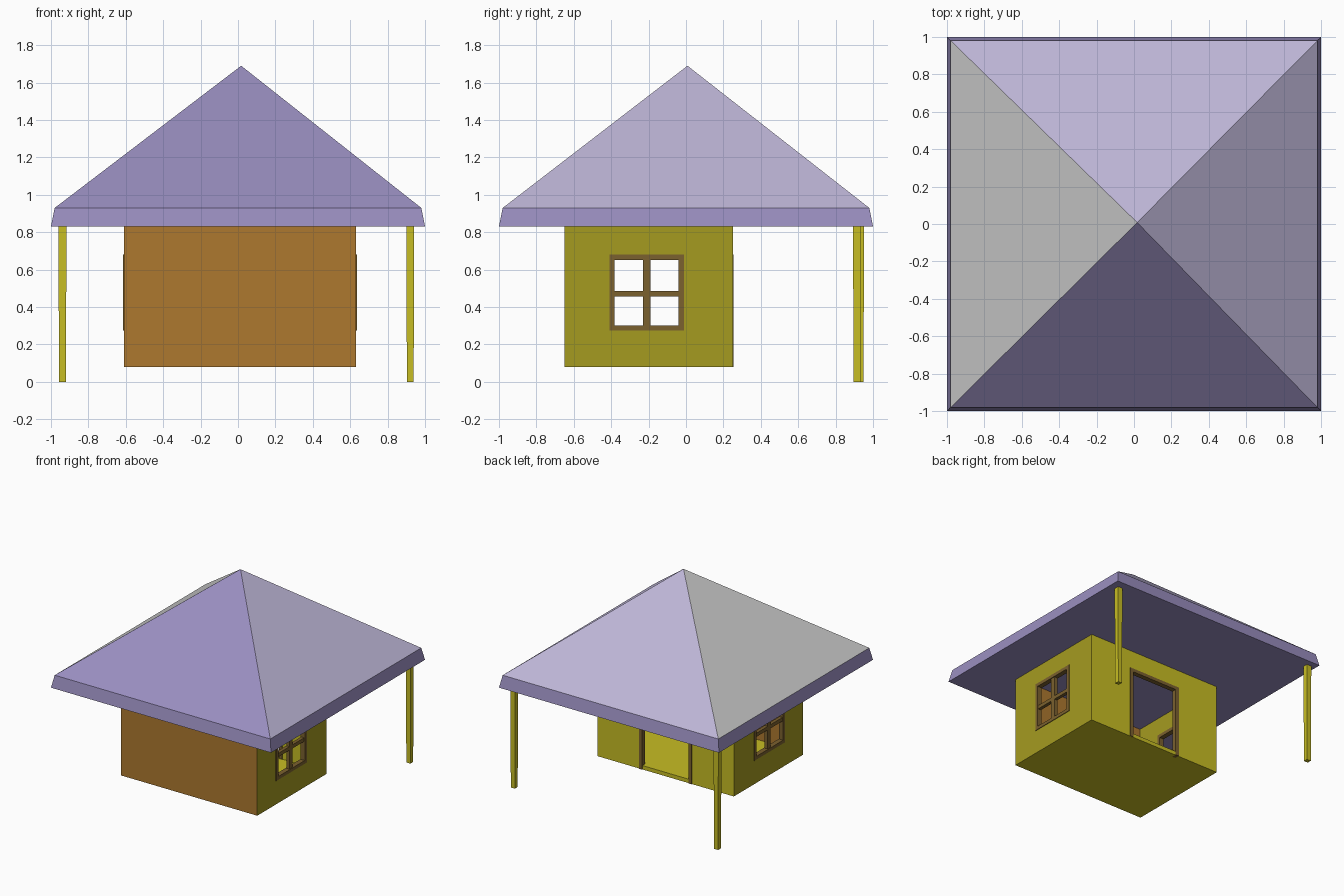
import bpy, bmesh

if "Cube" in bpy.data.objects:
    bpy.data.objects.remove(bpy.data.objects["Cube"])


def material(name, rgb):
    # display colour (0-255) converted to linear
    m = bpy.data.materials.new(name)
    m.diffuse_color = [(c / 255) ** 2.2 for c in rgb] + [1.0]
    m.use_nodes = True
    m.node_tree.nodes["Principled BSDF"].inputs["Base Color"].default_value = m.diffuse_color
    return m


YELLOW = material("yellow", (198, 188, 40))
OLIVE = material("olive", (163, 154, 37))
BROWN = material("brown", (172, 120, 50))
TRIM = material("trim", (122, 97, 50))
PURPLE = material("purple", (152, 141, 190))
LILAC = material("lilac", (188, 180, 213))
GREY = material("grey", (231, 231, 231))


def add_box(bm, x, y, z, taper=0.0):
    verts = []
    for k, zz in enumerate(z):
        t = taper if k == 0 else 0.0
        verts.append([bm.verts.new((px, py, zz)) for px, py in (
            (x[0] + t, y[0] + t), (x[1] - t, y[0] + t),
            (x[1] - t, y[1] - t), (x[0] + t, y[1] - t))])
    lo, hi = verts
    bm.faces.new(lo[::-1])
    bm.faces.new(hi)
    for i in range(4):
        j = (i + 1) % 4
        bm.faces.new((lo[i], lo[j], hi[j], hi[i]))


def finish(bm, name, mats):
    me = bpy.data.meshes.new(name)
    bm.to_mesh(me)
    bm.free()
    for m in mats:
        me.materials.append(m)
    ob = bpy.data.objects.new(name, me)
    bpy.context.collection.objects.link(ob)
    return ob


def boxes(name, mats, *specs, taper=0.0):
    bm = bmesh.new()
    for s in specs:
        add_box(bm, *s, taper=taper)
    return finish(bm, name, mats)


X0, X1, Y0, Y1, Z0, Z1 = -0.61, 0.63, -0.65, 0.25, 0.08, 0.83
WALL = 0.03

# House shell: open-topped box, thickened inward, brown front and olive sides
bm = bmesh.new()
add_box(bm, (X0, X1), (Y0, Y1), (Z0, Z1))
bm.normal_update()
for f in list(bm.faces):
    if f.normal.z > 0.5:
        bm.faces.remove(f)
    elif abs(f.normal.x) > 0.5:
        f.material_index = 1
    elif f.normal.y < -0.5:
        f.material_index = 2
house = finish(bm, "house_walls", [YELLOW, OLIVE, BROWN])
solid = house.modifiers.new("thickness", "SOLIDIFY")
solid.thickness, solid.offset, solid.use_even_offset = WALL, -1, True

# Openings for the two windows and the door
WY, WZ = (-0.41, -0.01), (0.275, 0.68)
DX, DZ = (-0.23, 0.25), (Z0 + WALL, 0.68)
cutters = [
    boxes("window_cutter", [YELLOW], ((-1, 1), (-0.395, -0.025), (0.29, 0.665))),
    boxes("door_cutter", [YELLOW], ((-0.215, 0.235), (0.1, 0.4), (DZ[0] + 0.002, 0.665))),
]
for c in cutters:
    c.hide_render = True
    c.hide_viewport = True
    cut = house.modifiers.new(c.name, "BOOLEAN")
    cut.operation, cut.solver, cut.object = "DIFFERENCE", "EXACT", c

# Window frames with crossing bars
for side, x in (("left", (X0 - 0.005, X0 + 0.035)), ("right", (X1 - 0.035, X1 + 0.005))):
    bar = (x[0] + 0.006, x[1] - 0.006)
    boxes(side + "_window_frame", [TRIM],
          (x, (WY[0], WY[0] + 0.027), WZ),
          (x, (WY[1] - 0.03, WY[1]), WZ),
          (x, (WY[0] + 0.027, WY[1] - 0.03), (WZ[0], 0.302)),
          (x, (WY[0] + 0.027, WY[1] - 0.03), (0.652, WZ[1])),
          (bar, (-0.23, -0.19), (0.302, 0.652)),
          (bar, (WY[0] + 0.027, -0.23), (0.457, 0.487)),
          (bar, (-0.19, WY[1] - 0.03), (0.457, 0.487)))

# Door frame
dy = (Y1 - 0.035, Y1 + 0.005)
boxes("door_frame", [TRIM],
      ((DX[0], DX[0] + 0.03), dy, (Z0, DZ[1])),
      ((DX[1] - 0.03, DX[1]), dy, (Z0, DZ[1])),
      ((DX[0] + 0.03, DX[1] - 0.03), dy, (0.652, DZ[1])))

# Porch posts at the back
boxes("left_post", [YELLOW], ((-0.96, -0.917), (0.91, 0.952), (0, Z1)), taper=0.003)
boxes("right_post", [YELLOW], ((0.9, 0.942), (0.893, 0.936), (0, Z1)), taper=0.003)

# Hipped roof: closed soffit, sloping fascia and four slopes
bm = bmesh.new()
corners = ((-1, -1), (1, -1), (1, 1), (-1, 1))
low = [bm.verts.new((x, y, Z1)) for x, y in corners]
rim = [bm.verts.new((x * 0.98, y * 0.98, 0.93)) for x, y in corners]
apex = bm.verts.new((0.017, 0.008, 1.69))
bm.faces.new(low[::-1])
for i, mat in enumerate((0, 1, 1, 2)):
    j = (i + 1) % 4
    bm.faces.new((low[i], low[j], rim[j], rim[i]))
    bm.faces.new((rim[i], rim[j], apex)).material_index = mat
finish(bm, "roof", [PURPLE, LILAC, GREY])
